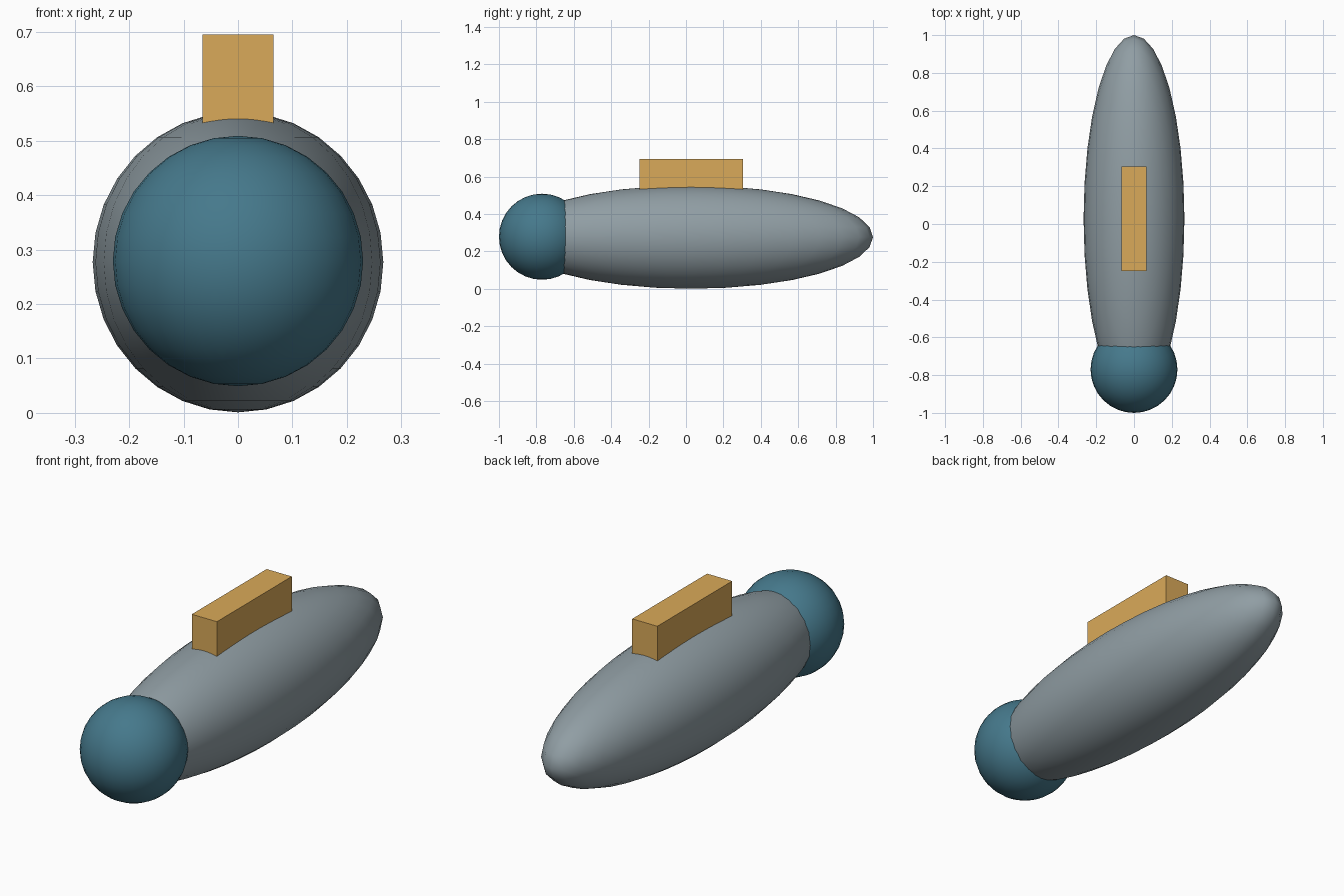
import bpy

if "Cube" in bpy.data.objects:
    bpy.data.objects.remove(bpy.data.objects["Cube"])


def finish(obj, name, color):
    obj.name = name
    mat = bpy.data.materials.new(name + "_paint")
    mat.diffuse_color = (*color, 1)
    mat.use_nodes = True
    mat.node_tree.nodes["Principled BSDF"].inputs["Base Color"].default_value = mat.diffuse_color
    obj.data.materials.append(mat)


def ellipsoid(name, center, radii, color):
    bpy.ops.mesh.primitive_uv_sphere_add(segments=32, ring_count=16, radius=1, location=center)
    obj = bpy.context.object
    obj.scale = radii
    bpy.ops.object.transform_apply(location=False, rotation=False, scale=True)
    bpy.ops.object.shade_smooth()
    finish(obj, name, color)


def box(name, center, size, color):
    bpy.ops.mesh.primitive_cube_add(size=1, location=center)
    obj = bpy.context.object
    obj.scale = size
    bpy.ops.object.transform_apply(location=False, rotation=False, scale=True)
    finish(obj, name, color)


# Long tapered body
ellipsoid("body", (0, 0.027, 0.277), (0.267, 0.973, 0.276), (0.28, 0.34, 0.37))
# Round front end
ellipsoid("nose_ball", (0, -0.77, 0.279), (0.23, 0.23, 0.23), (0.06, 0.19, 0.26))
# Block on top, sunk into the body
box("top_block", (0, 0.028, 0.575), (0.13, 0.554, 0.24), (0.7, 0.4, 0.1))
